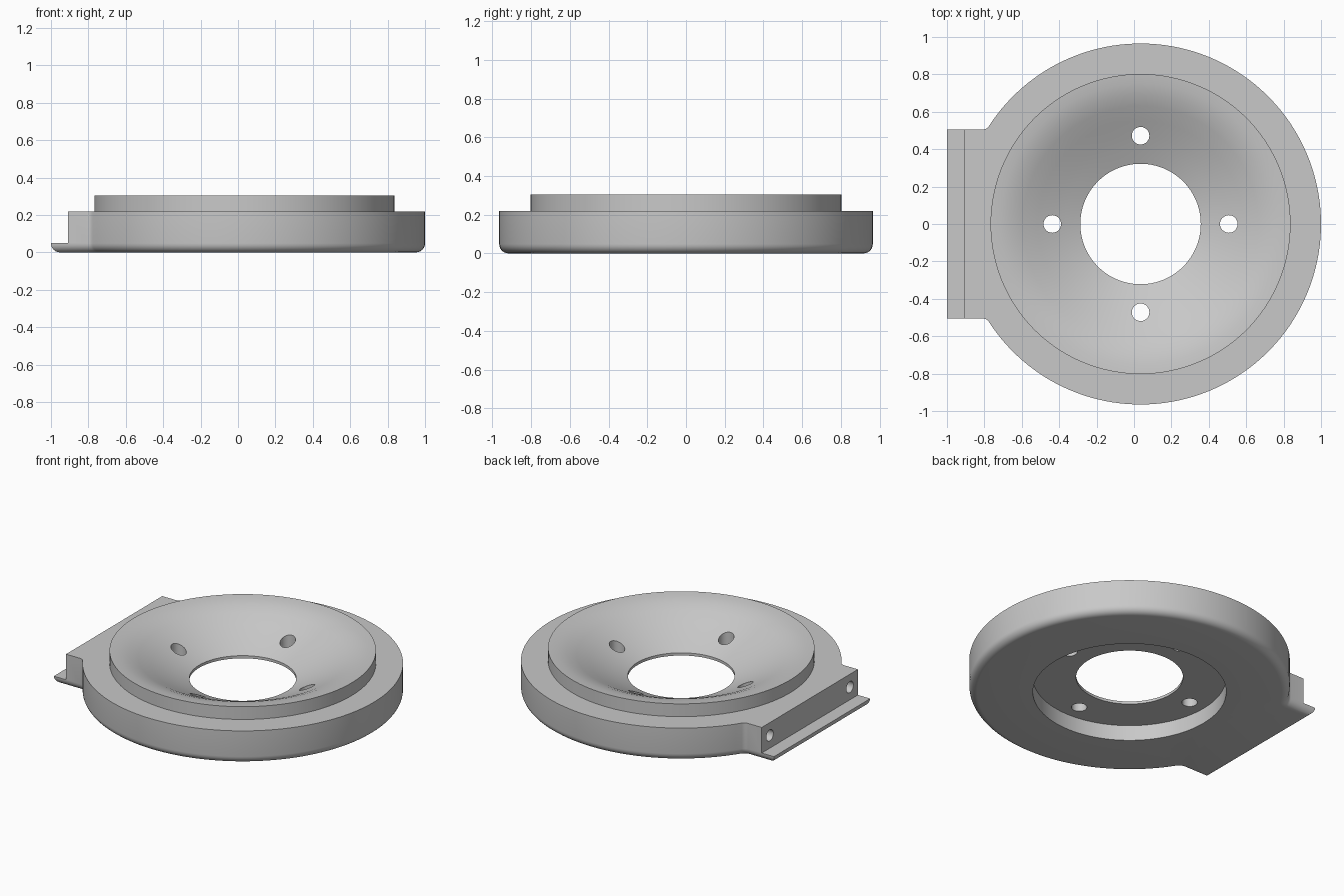
import bpy
import bmesh
from math import sin, cos, pi, atan2, sqrt
from mathutils import Vector

if "Cube" in bpy.data.objects:
    bpy.data.objects.remove(bpy.data.objects["Cube"], do_unlink=True)

grey = bpy.data.materials.new("plain_grey")
grey.use_nodes = True
COLOUR = (0.58, 0.58, 0.58, 1)
grey.diffuse_color = COLOUR
grey.node_tree.nodes["Principled BSDF"].inputs["Base Color"].default_value = COLOUR

CX, R = 0.035, 0.965            # disc centre and radius
TOP, RIM_TOP, RIM_R = 0.22, 0.305, 0.802
TAB_Y, TAB_X, FILLET = 0.505, -1.0, 0.04
ROUND = 0.049                   # rounding of the lower edge
SEG = 128


def arc(cx, cy, r, a, b, n):
    return [Vector((cx + r * cos(a + (b - a) * i / n), cy + r * sin(a + (b - a) * i / n)))
            for i in range(n + 1)]


def outline(d):
    """Counter-clockwise plan of the disc with its tab, shrunk by d."""
    fy = TAB_Y + FILLET
    fx = CX - sqrt((R + FILLET) ** 2 - fy ** 2)
    a = atan2(fy, fx - CX)
    f, y, x = FILLET + d, TAB_Y - d, TAB_X + d
    pts = arc(CX, 0, R - d, -a, a, SEG)
    pts += arc(fx, fy, f, a - pi, -pi / 2, 6)[1:]
    pts += [Vector((x, y)), Vector((x, -y))]
    pts += arc(fx, -fy, f, pi / 2, pi - a, 6)[:-1]
    return pts


def add_loop(bm, pts, z):
    return [bm.verts.new((p.x, p.y, z)) for p in pts]


def skin(bm, loops):
    for lo, hi in zip(loops, loops[1:]):
        n = len(lo)
        for i in range(n):
            j = (i + 1) % n
            bm.faces.new((lo[i], lo[j], hi[j], hi[i]))


def fill_between(bm, outer, inner):
    edges = []
    for loop in (outer, inner):
        for i, v in enumerate(loop):
            w = loop[(i + 1) % len(loop)]
            edges.append(bm.edges.get((v, w)))
    bmesh.ops.triangle_fill(bm, edges=edges, use_beauty=True)


def make_object(name, bm):
    bmesh.ops.recalc_face_normals(bm, faces=bm.faces[:])
    mesh = bpy.data.meshes.new(name)
    bm.to_mesh(mesh)
    bm.free()
    mesh.materials.append(grey)
    ob = bpy.data.objects.new(name, mesh)
    bpy.context.collection.objects.link(ob)
    return ob


# Housing: outer skin with rounded lower edge
bm = bmesh.new()
steps = 6
levels = [(ROUND * (1 - sin(t)), ROUND * (1 - cos(t)))
          for t in (i * pi / 2 / steps for i in range(steps + 1))]
outer = [add_loop(bm, outline(d), z) for d, z in levels]
outer.append(add_loop(bm, outline(0), TOP))
skin(bm, outer)

# Recess, lip, dished bowl and raised rim, from the underside up
profile = [(0.582, 0), (0.582, 0.102), (0.322, 0.102), (0.322, 0.12),
           (0.40, 0.152), (0.47, 0.184), (0.55, 0.222), (0.63, 0.262),
           (0.69, 0.286), (0.75, 0.300), (RIM_R, RIM_TOP), (RIM_R, TOP)]
inner = [add_loop(bm, arc(CX, 0, r, 0, 2 * pi, SEG)[:-1], z) for r, z in profile]
skin(bm, inner)

# Flat underside and shoulder
fill_between(bm, outer[0], inner[0])
fill_between(bm, outer[-1], inner[-1])
housing = make_object("bowl_housing", bm)


def cylinder(bm, centre, r, depth, along_x=False):
    new = bmesh.ops.create_cone(bm, cap_ends=True, segments=32, radius1=r,
                                radius2=r, depth=depth)["verts"]
    for v in new:
        if along_x:
            v.co = Vector((v.co.z, v.co.y, v.co.x))
        v.co += Vector(centre)


# Cutter: four bowl holes, two blind holes in the tab, and the flange step
bm = bmesh.new()
for k in range(4):
    a = k * pi / 2
    cylinder(bm, (CX + 0.472 * cos(a), 0.472 * sin(a), 0.2), 0.047, 0.6)
for side in (-1, 1):
    cylinder(bm, (-0.83, side * 0.42, 0.135), 0.037, 0.3, along_x=True)
holes = make_object("hole_cutter", bm)

bm = bmesh.new()
bmesh.ops.create_cube(bm, size=1)
for v in bm.verts:
    v.co = Vector((-1.01 + v.co.x * 0.2, v.co.y * 1.2, 0.2 + v.co.z * 0.3))
step = make_object("step_cutter", bm)

bpy.context.view_layer.objects.active = housing
housing.select_set(True)
for cutter in (step, holes):
    cutter.hide_render = True
    mod = housing.modifiers.new("cut", "BOOLEAN")
    mod.operation = "DIFFERENCE"
    mod.solver = "EXACT"
    mod.object = cutter
    bpy.ops.object.modifier_apply(modifier=mod.name)
    bpy.data.objects.remove(cutter, do_unlink=True)

bpy.ops.object.shade_smooth_by_angle()
